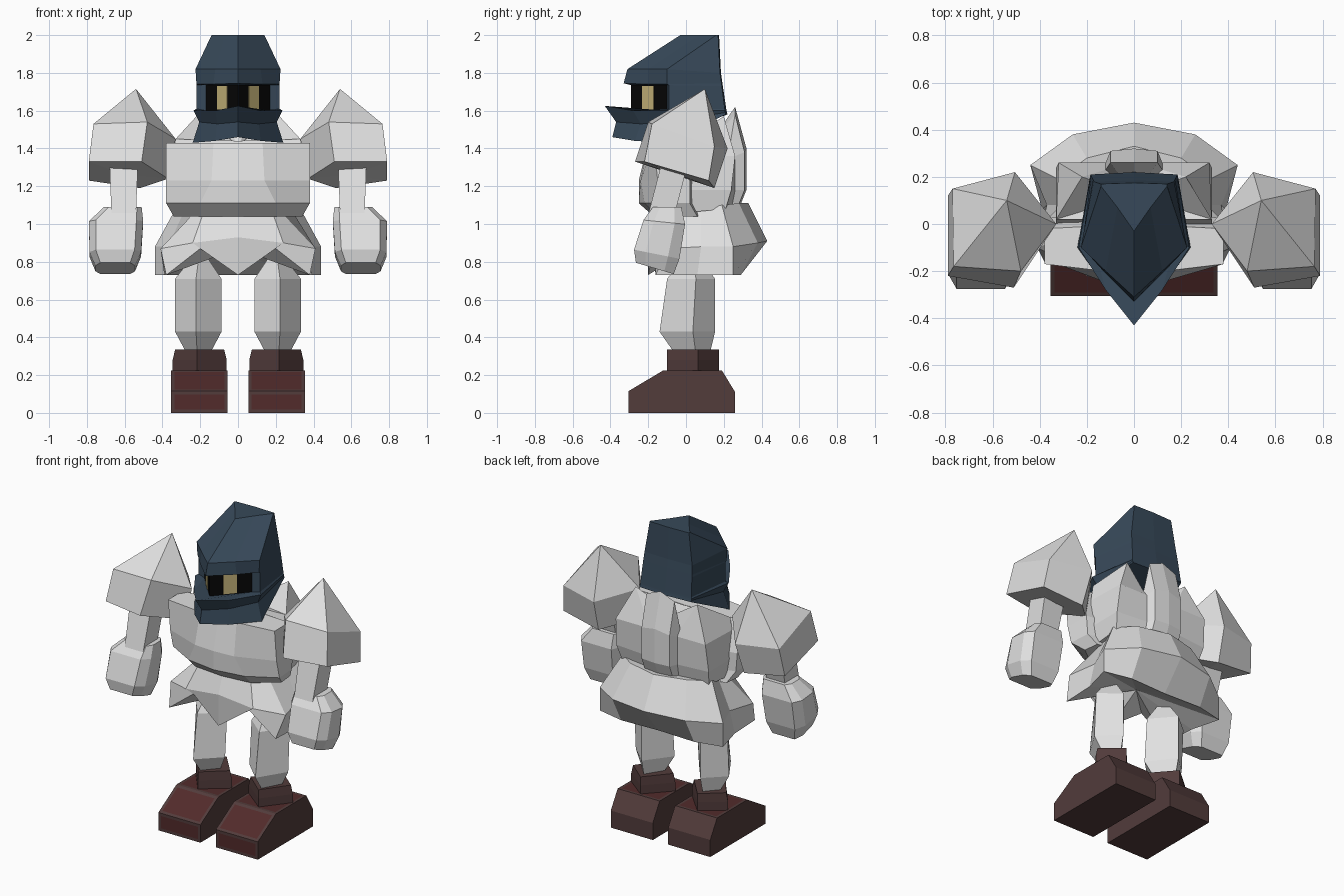
import bpy, bmesh, math
from mathutils import Vector

cube = bpy.data.objects.get("Cube")
if cube:
    bpy.data.objects.remove(cube, do_unlink=True)


def material(name, color):
    mat = bpy.data.materials.new(name)
    mat.use_nodes = True
    mat.diffuse_color = (*color, 1)
    shader = mat.node_tree.nodes["Principled BSDF"]
    shader.inputs["Base Color"].default_value = (*color, 1)
    shader.inputs["Roughness"].default_value = 0.9
    return mat


steel = material("pale steel", (.75, .75, .75))
blue = material("slate blue", (.038, .066, .1))
black = material("visor black", (.002, .002, .002))
yellow = material("eye yellow", (.58, .47, .2))
brown = material("boot brown", (.085, .045, .044))
red = material("boot red", (.085, .024, .024))


def polygon(sides):
    """Regular outline, flat side forward, stretched to fill a unit square."""
    step = math.tau / sides
    points = [(math.sin(step * (i + .5)), -math.cos(step * (i + .5))) for i in range(sides)]
    wide = max(p[0] for p in points)
    deep = max(p[1] for p in points)
    return [(x / wide, y / deep) for x, y in points]


SQUARE = polygon(4)
DIAMOND = [(.1, -1), (1, .2), (0, 1), (-1, -.1)]
BEVELED = [(-.75, -1), (.75, -1), (1, -.5), (1, .5), (.75, 1), (-.75, 1), (-1, .5), (-1, -.5)]


def ring(shape, center, half_x, half_y, tilt=0):
    """Place an outline at a centre; tilt is the rise in z per unit of y."""
    cx, cy, cz = center
    return [(cx + x * half_x, cy + y * half_y, cz + y * half_y * tilt) for x, y in shape]


def both_halves(half):
    """Complete a half outline that runs from front centre to back centre."""
    return half + [(-x, y, z) for x, y, z in half[-2:0:-1]]


def loft(name, rings, mats, side=1, first=None, last=None, paint=None):
    """Skin rings into a closed solid; first and last are optional cap tips."""
    bm = bmesh.new()
    loops = [[bm.verts.new((x * side, y, z)) for x, y, z in r] for r in rings]
    for low, high in zip(loops, loops[1:]):
        for i in range(len(low)):
            j = (i + 1) % len(low)
            bm.faces.new((low[i], low[j], high[j], high[i]))
    for loop, tip in ((loops[0], first), (loops[-1], last)):
        if tip is None:
            bm.faces.new(loop)
        else:
            point = bm.verts.new((tip[0] * side, tip[1], tip[2]))
            for i in range(len(loop)):
                bm.faces.new((loop[i - 1], loop[i], point))
    bmesh.ops.recalc_face_normals(bm, faces=bm.faces)
    if paint:
        paint(bm)
    mesh = bpy.data.meshes.new(name)
    bm.to_mesh(mesh)
    bm.free()
    for mat in mats:
        mesh.materials.append(mat)
    obj = bpy.data.objects.new(name, mesh)
    bpy.context.collection.objects.link(obj)
    return obj


def paint_boot(bm):
    # Red panels inset in the toe, instep and top
    bm.normal_update()
    panels = [f for f in bm.faces if f.normal.z > .6 or f.normal.y < -.5]
    bmesh.ops.inset_individual(bm, faces=panels, thickness=.025)
    for face in panels:
        face.material_index = 1


def paint_visor(bm):
    # The recessed slot between brow and lower face guard is black
    for face in bm.faces:
        c = face.calc_center_median()
        if 1.65 < c.z < 1.7 and c.y < -.15 and abs(face.normal.z) < .2:
            face.material_index = 1


# Limbs, built once for each side
BOOT_PROFILE = [(-.305, 0), (-.305, .115), (-.12, .225), (.19, .225), (.26, .11), (.26, 0)]
for label, side in (("left", 1), ("right", -1)):
    loft(label + "_boot", [[(x, y, z) for y, z in BOOT_PROFILE] for x in (.055, .355)],
         [brown, red], side, paint=paint_boot)
    loft(label + "_ankle_cuff", [
        ring(DIAMOND, (.203, .037, .2), .143, .137),
        ring(DIAMOND, (.203, .037, .28), .143, .137),
        ring(DIAMOND, (.203, .037, .335), .13, .137)], [brown], side)
    loft(label + "_leg", [
        ring(DIAMOND, (.21, .03, .33), .07, .1),
        ring(DIAMOND, (.21, .007, .43), .123, .147),
        ring(DIAMOND, (.21, .027, .71), .123, .127)],
        [steel], side, last=(.2, .03, .88))
    loft(label + "_upper_arm", [
        ring(SQUARE, (.605, -.13, 1.05), .065, .07),
        ring(SQUARE, (.605, -.06, 1.32), .075, .07)], [steel], side)
    loft(label + "_gauntlet", [
        ring(BEVELED, (.65, -.165, .765), .105, .1, -.3),
        ring(BEVELED, (.65, -.155, .84), .137, .12, -.2),
        ring(BEVELED, (.645, -.115, 1.01), .143, .11, -.1),
        ring(BEVELED, (.61, -.1, 1.09), .1, .075)], [steel], side)
    loft(label + "_shoulder_pad", [
        [(.79, -.22, 1.33), (.51, -.27, 1.33), (.37, 0, 1.24), (.52, .15, 1.19), (.79, .12, 1.23)],
        [(.765, -.18, 1.53), (.48, -.2, 1.54), (.33, 0, 1.45), (.505, .22, 1.4), (.77, .15, 1.41)]],
        [steel], side, first=(.6, -.04, 1.26), last=(.54, .1, 1.715))

# Flared skirt with pointed front hem and a bustled back
loft("skirt", [both_halves(half) for half in (
    [(0, -.2, .73), (.2, -.17, .87), (.38, -.16, .73), (.39, .06, .73),
     (.44, .25, .73), (.26, .29, .73), (0, .28, .73)],
    [(0, -.2, .93), (.24, -.19, .9), (.41, -.1, .87), (.37, .08, .88),
     (.44, .25, .88), (.26, .38, .9), (0, .43, .91)],
    [(0, -.16, 1.04), (.19, -.14, 1.04), (.25, -.04, 1.04), (.28, .08, 1.08),
     (.32, .19, 1.1), (.2, .28, 1.11), (0, .33, 1.11)])],
    [steel], first=(0, .02, .87), last=(0, .05, 1.07))

# Chest plate
loft("chest_plate", [both_halves([(x, y, z) for x, y in half]) for z, half in (
    (1.04, [(0, -.17), (.2, -.15), (.34, -.04), (.33, .06), (0, .1)]),
    (1.11, [(0, -.25), (.2, -.22), (.38, -.12), (.37, .02), (0, .1)]),
    (1.23, [(0, -.25), (.14, -.24), (.38, -.15), (.38, .02), (0, .1)]),
    (1.43, [(0, -.2), (.13, -.2), (.38, -.17), (.38, -.02), (0, 0)]))], [steel])

# Back plate, with a raised spine panel between notches
loft("back_plate", [both_halves(half) for half in (
    [(0, 0, 1.06), (.31, 0, 1.06), (.31, .21, 1.08), (.12, .24, 1.08), (.1, .27, 1.08), (0, .28, 1.08)],
    [(0, 0, 1.18), (.33, 0, 1.18), (.33, .24, 1.18), (.12, .26, 1.18), (.1, .31, 1.18), (0, .32, 1.18)],
    [(0, 0, 1.36), (.33, 0, 1.36), (.32, .26, 1.36), (.12, .26, 1.36), (.1, .31, 1.38), (0, .32, 1.4)],
    [(0, .02, 1.44), (.33, .02, 1.45), (.22, .2, 1.57), (.12, .23, 1.4), (.1, .26, 1.58), (0, .26, 1.62)])],
    [steel], first=(0, .1, 1.07), last=(0, .12, 1.42))

# Helmet: pointed crest, brow, recessed slot and flared face guard
loft("helmet", [both_halves(half) for half in (
    [(0, -.39, 1.46), (.12, -.27, 1.44), (.24, -.1, 1.43), (.185, .21, 1.58), (0, .22, 1.58)],
    [(0, -.37, 1.54), (.11, -.24, 1.53), (.205, -.09, 1.54), (.184, .208, 1.59), (0, .217, 1.59)],
    [(0, -.43, 1.625), (.12, -.28, 1.6), (.235, -.1, 1.6), (.183, .206, 1.6), (0, .215, 1.6)],
    [(0, -.29, 1.6), (.17, -.1, 1.6), (.22, -.09, 1.61), (.182, .205, 1.61), (0, .213, 1.61)],
    [(0, -.29, 1.735), (.17, -.1, 1.735), (.22, -.09, 1.735), (.175, .19, 1.73), (0, .195, 1.73)],
    [(0, -.33, 1.745), (.13, -.2, 1.74), (.22, -.1, 1.74), (.174, .188, 1.745), (0, .193, 1.745)],
    [(0, -.31, 1.82), (.12, -.2, 1.82), (.225, -.1, 1.82), (.17, .18, 1.8), (0, .185, 1.8)],
    [(0, -.03, 2), (.07, .07, 2), (.14, .16, 2), (.14, .17, 2), (0, .175, 2)])],
    [blue, black], first=(0, 0, 1.5), paint=paint_visor)

# Eyes: thin plates lying on the slanted slot
slot_start, slot_end = Vector((0, -.29, 0)), Vector((.17, -.1, 0))
outward = Vector((.19, -.17, 0)).normalized()
for label, side in (("left", 1), ("right", -1)):
    plate = []
    for lift in (-.002, .004):
        a, b = (slot_start.lerp(slot_end, t) + outward * lift for t in (.32, .64))
        plate.append([(a.x, a.y, 1.605), (b.x, b.y, 1.605), (b.x, b.y, 1.73), (a.x, a.y, 1.73)])
    loft(label + "_eye", plate, [yellow], side)
